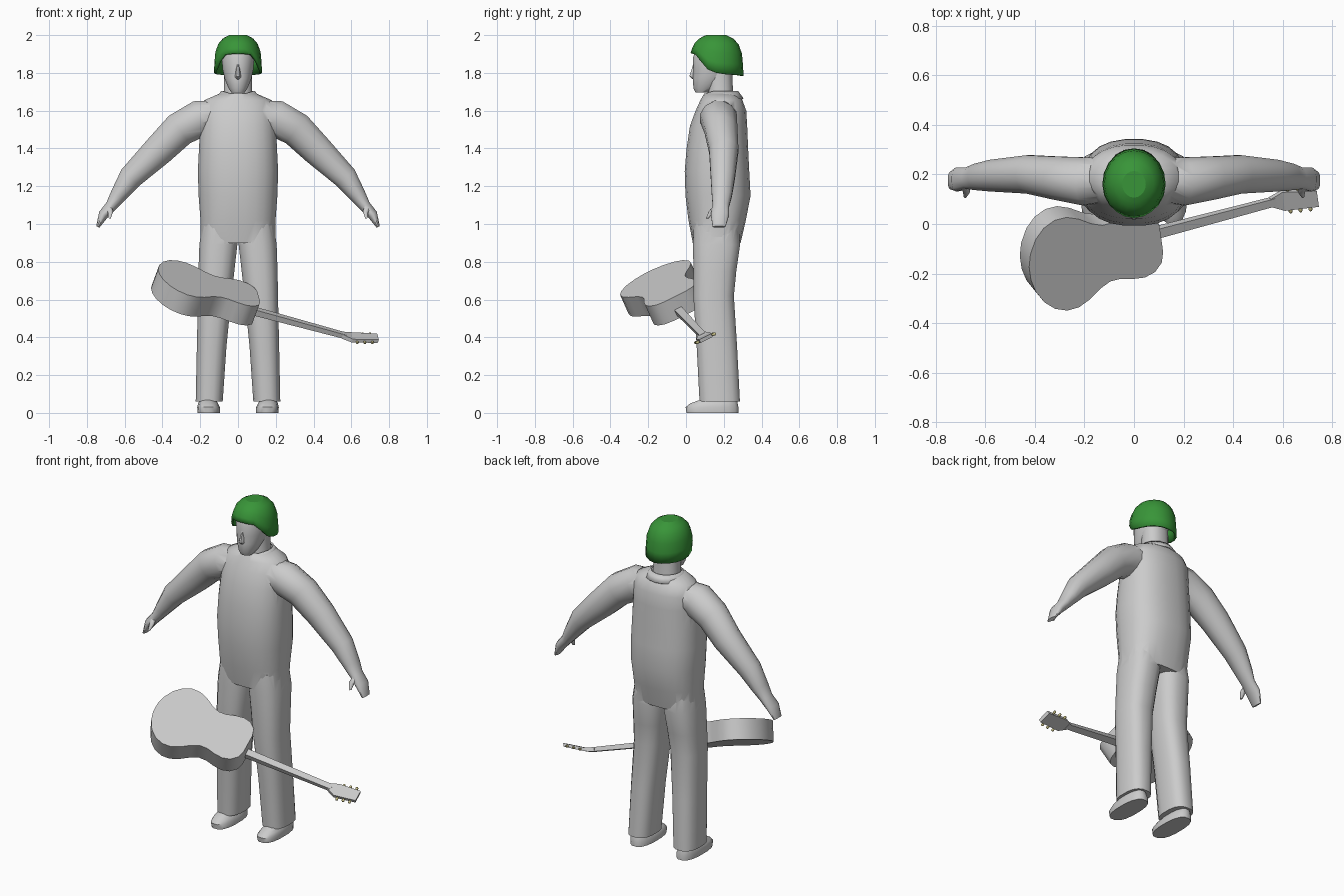
import bpy, bmesh, math
from mathutils import Vector as V

if "Cube" in bpy.data.objects:
    bpy.data.objects.remove(bpy.data.objects["Cube"])


def material(name, rgb):
    m = bpy.data.materials.new(name)
    m.diffuse_color = (*rgb, 1)
    m.use_nodes = True
    m.node_tree.nodes["Principled BSDF"].inputs["Base Color"].default_value = m.diffuse_color
    return m


GREY = material("plain grey", (0.6, 0.6, 0.6))
GREEN = material("helmet green", (0.04, 0.30, 0.04))
BRASS = material("peg brass", (0.60, 0.55, 0.25))
X, Y, Z = V((1, 0, 0)), V((0, 1, 0)), V((0, 0, 1))


def finish(name, bm, mat, angle=50):
    bmesh.ops.recalc_face_normals(bm, faces=bm.faces)
    me = bpy.data.meshes.new(name)
    bm.to_mesh(me)
    bm.free()
    ob = bpy.data.objects.new(name, me)
    bpy.context.collection.objects.link(ob)
    me.materials.append(mat)
    smooth(ob, angle)
    return ob


def smooth(ob, angle):
    if not angle:
        return
    bpy.ops.object.select_all(action='DESELECT')
    bpy.context.view_layer.objects.active = ob
    ob.select_set(True)
    bpy.ops.object.shade_smooth_by_angle(angle=math.radians(angle))


def ring(c, u, v, ru, rv, n=16, p=2.0):
    """Points of a superellipse around c in the plane u, v."""
    pts = []
    for i in range(n):
        a = 2 * math.pi * (i + 0.5) / n
        ca, sa = math.cos(a), math.sin(a)
        pts.append(V(c) + u * ru * math.copysign(abs(ca) ** (2 / p), ca)
                   + v * rv * math.copysign(abs(sa) ** (2 / p), sa))
    return pts


def loft(name, rings, mat=GREY, angle=50, cap=True, side=1):
    bm = bmesh.new()
    rows = [[bm.verts.new((p.x * side, p.y, p.z)) for p in r] for r in rings]
    n = len(rows[0])
    for a, b in zip(rows, rows[1:]):
        for i in range(n):
            j = (i + 1) % n
            bm.faces.new((a[i], a[j], b[j], b[i]))
    if cap:
        bm.faces.new(rows[0])
        bm.faces.new(rows[-1])
    return finish(name, bm, mat, angle)


def level(z, x0, x1, y0, y1, n=16, p=2.3):
    """Horizontal section filling the given x and y range."""
    return ring(((x0 + x1) / 2, (y0 + y1) / 2, z), X, Y, (x1 - x0) / 2, (y1 - y0) / 2, n, p)


def limb(name, path, side, n=12):
    """Loft along a path of (x, y, z, radius in xz, radius in y)."""
    pts = [V(p[:3]) for p in path]
    rings = []
    for i, p in enumerate(path):
        t = pts[min(i + 1, len(pts) - 1)] - pts[max(i - 1, 0)]
        u = V((-t.z, 0, t.x)).normalized()
        rings.append(ring(p[:3], u, Y, p[3], p[4], n))
    return loft(name, rings, side=side)


# torso
body = loft("clothed_body", [level(z, -w, w, f, b, 24, p) for z, w, f, b, p in (
    (0.90, .200, .035, .29, 2.5), (1.02, .200, .012, .318, 2.5), (1.15, .210, -.004, .343, 2.4),
    (1.28, .214, -.008, .336, 2.4), (1.40, .208, .002, .33, 2.4), (1.52, .202, .02, .325, 2.3),
    (1.60, .200, .05, .32, 2.2), (1.655, .180, .075, .30, 2.1), (1.69, .10, .095, .27, 2))])

# trouser legs, sleeves, hands and thumbs, merged into the torso
parts = []
for s in (-1, 1):
    parts.append(loft("leg", [level(z, a, b, f, k, 16, 2.6) for z, a, b, f, k in (
        (0.06, .080, .225, .07, .287), (0.35, .060, .219, .055, .272), (0.62, .033, .213, .037, .255),
        (0.75, .018, .211, .038, .268), (0.89, .002, .206, .035, .288), (1.0, .005, .19, .04, .28))],
        side=s))
    parts.append(limb("arm", (
        (.10, .18, 1.585, .075, .09), (.20, .172, 1.56, .100, .10), (.31, .185, 1.50, .095, .09),
        (.42, .20, 1.39, .085, .08), (.57, .195, 1.245, .066, .066), (.635, .19, 1.15, .045, .055),
        (.672, .185, 1.095, .032, .045), (.712, .18, 1.05, .028, .050), (.742, .175, .985, .010, .035)), s))
    parts.append(limb("thumb", ((.69, .17, 1.10, .018, .02), (.675, .135, 1.065, .016, .016),
                                (.68, .113, 1.03, .007, .008)), s, 8))
for part in parts:
    mod = body.modifiers.new("join", 'BOOLEAN')
    mod.operation, mod.solver, mod.object = 'UNION', 'EXACT', part
merged = bpy.data.meshes.new_from_object(body.evaluated_get(bpy.context.evaluated_depsgraph_get()))
body.modifiers.clear()
body.data = merged
for part in parts:
    bpy.data.objects.remove(part)
smooth(body, 60)

# shoes
for s, label in ((-1, "right"), (1, "left")):
    loft(label + "_shoe", [level(z, a, b, f, k, 16, 2.5) for z, a, b, f, k in (
        (0, .095, .215, .0, .28), (.03, .095, .217, -.004, .28), (.05, .105, .212, .02, .275),
        (.075, .12, .20, .09, .27), (.11, .12, .20, .11, .26))], side=s, angle=40)

# neck, head and nose
loft("neck", [level(z, -w, w, f, b) for z, w, f, b in (
    (1.62, .09, .10, .26), (1.70, .076, .115, .25), (1.82, .075, .11, .245))])
loft("head", [level(z, -w, w, f, b, 16, 2.1) for z, w, f, b in (
    (1.695, .035, .05, .12), (1.72, .052, .038, .17), (1.77, .072, .034, .225), (1.82, .083, .038, .255),
    (1.88, .088, .034, .27), (1.94, .075, .06, .25), (1.965, .05, .09, .22))])
loft("nose", [level(z, -w, w, f, .07, 8, 2) for z, w, f in (
    (1.765, .012, .036), (1.782, .018, .016), (1.80, .014, .022), (1.85, .008, .038))])

# collar: standing band that opens and drops into two points at the front
bm = bmesh.new()
rows = []
for i in range(17):
    a = math.radians(22 + 316 * i / 16)
    front = max(0, math.cos(a)) ** 3
    sx, cy = math.sin(a), math.cos(a)
    top = (.09 * sx, .185 - .09 * cy, 1.705 - .02 * front)
    low = (.118 * sx, .19 - (.115 + .035 * front) * cy, 1.665 - .07 * front)
    rows.append([bm.verts.new(top), bm.verts.new(low)])
for a, b in zip(rows, rows[1:]):
    bm.faces.new((a[0], b[0], b[1], a[1]))
collar = finish("collar", bm, GREY, 40)
collar.modifiers.new("cloth", 'SOLIDIFY').thickness = 0.008

# helmet: faceted shell whose lower edge rises over the face
RADII = ((2.0, .38), (1.985, .62), (1.955, .83), (1.91, .96), (1.85, 1.0), (1.78, 1.03))
EDGE = ((0, 1.905), (35, 1.90), (55, 1.86), (75, 1.81), (100, 1.795), (180, 1.783))


def lerp(table, x):
    for (x0, y0), (x1, y1) in zip(table, table[1:]):
        if min(x0, x1) <= x <= max(x0, x1):
            return y0 + (y1 - y0) * (x - x0) / (x1 - x0)
    return table[-1][1]


N, rings = 20, []
for f in (0, .09, .23, .45, .72, 1):
    row = []
    for i in range(N):
        deg = 360 * i / N
        z = 2.0 - f * (2.0 - lerp(EDGE, min(deg, 360 - deg)))
        r, a = lerp(RADII, z), math.radians(deg)
        row.append(V((.125 * r * math.sin(a), .16 - .141 * r * math.cos(a), z)))
    rings.append(row)
helmet = loft("helmet", rings, GREEN, angle=25, cap=False)
bm = bmesh.new()
bm.from_mesh(helmet.data)
bm.faces.new([v for v in bm.verts if v.co.z > 1.9999])
bmesh.ops.recalc_face_normals(bm, faces=bm.faces)
bm.to_mesh(helmet.data)
bm.free()
helmet.modifiers.new("shell", 'SOLIDIFY').thickness = 0.012

# guitar frame: d runs along the neck, e across, n out of the sound board
d = V((1, .265, -.25)).normalized()
n = V((.31, -.39, .87))
n = (n - d * n.dot(d)).normalized()
e = n.cross(d)

# guitar body: half outline mirrored across its axis
half = ((0, .06), (.012, .105), (.045, .138), (.09, .15), (.14, .143), (.19, .128), (.235, .127),
        (.28, .147), (.33, .182), (.38, .204), (.43, .205), (.48, .183), (.52, .143), (.55, .085), (.563, .03))
outline = list(half) + [(s, -w) for s, w in reversed(half)]
joint = V((.11, -.06, .615))
face = [joint - d * s + e * w for s, w in outline]
loft("guitar_body", [face, [p - n * .118 for p in face]], angle=40)


def plank(name, sections):
    """Box-section beam through (centre, half width, half thickness)."""
    loft(name, [[V(c) + e * w * i + n * h * j for i, j in ((1, 1), (-1, 1), (-1, -1), (1, -1))]
                for c, w, h in sections], angle=0)


# guitar neck and headstock
plank("guitar_neck", (((.07, -.04, .543), .021, .017), ((.57, .092, .408), .017, .012)))
plank("guitar_headstock", (((.55, .088, .412), .018, .012), ((.60, .094, .40), .042, .010),
                           ((.738, .105, .395), .036, .010)))

# tuning pegs along both edges of the headstock
for i in range(3):
    for s in (-1, 1):
        c = V((.625 + .04 * i, .097 + .004 * i, .395)) + e * s * .048
        loft("tuning_peg", [ring(c + e * s * t, d, n, r, r, 8) for t, r in
                            ((-.012, .004), (0, .008), (.006, .008), (.011, .004))], BRASS)
